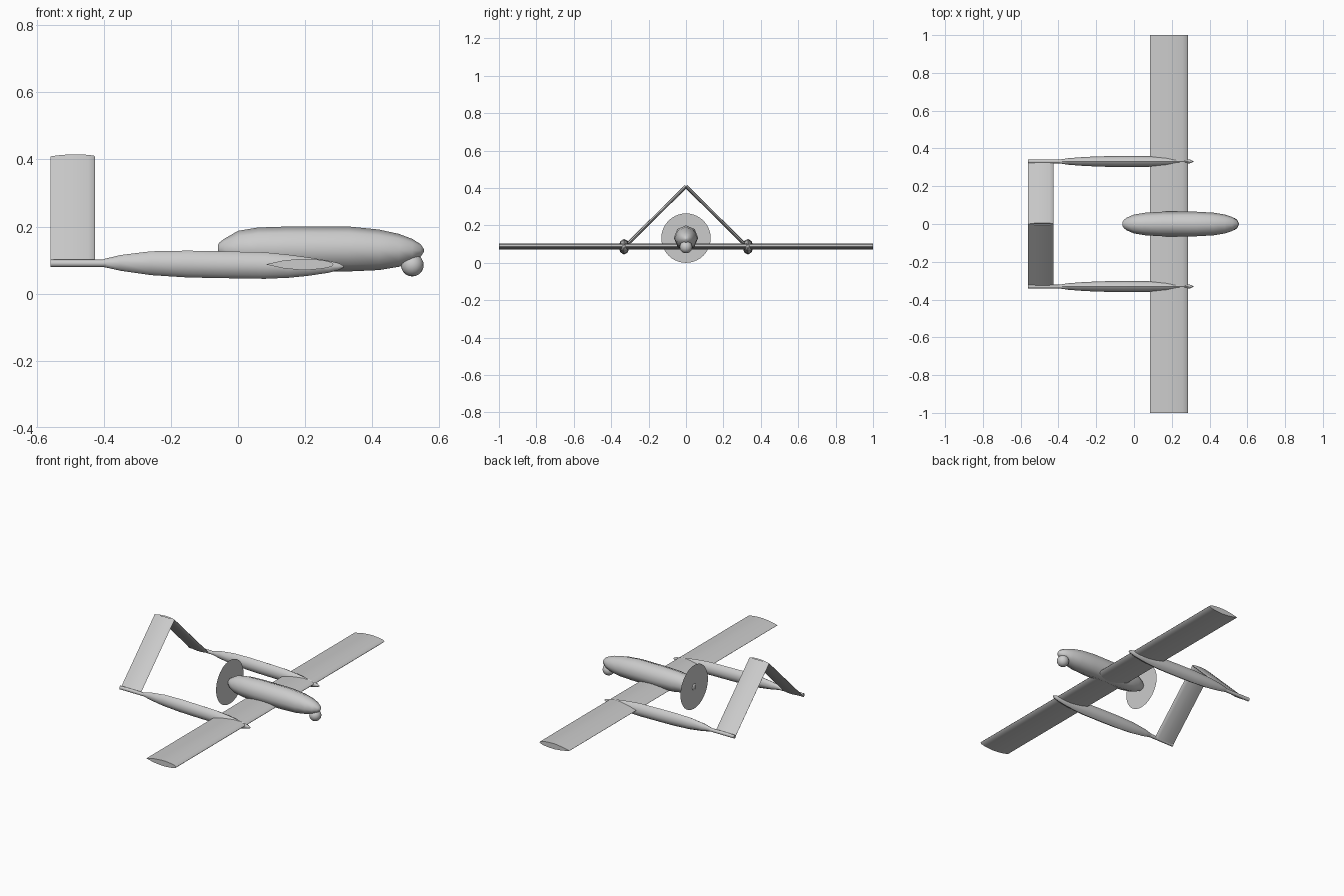
import bpy, math
from mathutils import Vector

if "Cube" in bpy.data.objects:
    bpy.data.objects.remove(bpy.data.objects["Cube"])


def make(name, verts, faces, smooth=True):
    me = bpy.data.meshes.new(name)
    me.from_pydata(verts, [], faces)
    me.validate()
    ob = bpy.data.objects.new(name, me)
    bpy.context.collection.objects.link(ob)
    if smooth:
        bpy.context.view_layer.objects.active = ob
        ob.select_set(True)
        bpy.ops.object.shade_smooth_by_angle(angle=math.radians(50))
        ob.select_set(False)
    return ob


def bridge(rings):
    """Vertices and faces for closed rings joined in order, with end caps."""
    n = len(rings[0])
    verts = [v for r in rings for v in r]
    faces = []
    for i in range(len(rings) - 1):
        for j in range(n):
            k = (j + 1) % n
            faces.append((i*n + j, i*n + k, (i+1)*n + k, (i+1)*n + j))
    faces.append(tuple(reversed(range(n))))
    faces.append(tuple(range((len(rings) - 1)*n, len(rings)*n)))
    return verts, faces


def body(name, stations, y=0, sides=8):
    """Stations along x: (x, half width, bottom z, top z)."""
    rings = []
    for x, w, lo, hi in stations:
        rings.append([(x, y + w*math.cos(2*math.pi*i/sides),
                       (lo + hi)/2 + (hi - lo)/2*math.sin(2*math.pi*i/sides))
                      for i in range(sides)])
    return make(name, *bridge(rings))


def panel(name, a, b, x0, x1, thick, up):
    """Lens-section panel swept from a to b (y, z points)."""
    prof = [(1, 0), (.97, .4), (.85, .75), (.65, .98), (.5, 1), (.25, .7), (0, .04)]
    prof += [(u, -t) for u, t in reversed(prof[1:])]
    up = Vector(up).normalized()
    rings = [[(x0 + (x1 - x0)*u, p[0] + up.x*t*thick/2, p[1] + up.y*t*thick/2)
              for u, t in prof] for p in (a, b)]
    return make(name, *bridge(rings))


# central fuselage pod
body("fuselage", [(-.06, .012, .12, .145), (-.055, .02, .112, .153),
                  (-.04, .033, .1, .164), (0, .05, .08, .187),
                  (.06, .06, .07, .197), (.15, .065, .066, .2),
                  (.33, .065, .066, .2), (.42, .06, .07, .191),
                  (.48, .05, .08, .178), (.52, .037, .094, .163),
                  (.545, .02, .11, .147), (.555, .004, .125, .132)])

# camera ball under the nose
bpy.ops.mesh.primitive_uv_sphere_add(segments=16, ring_count=10, radius=.034,
                                     location=(.52, 0, .085))
bpy.context.object.name = "camera_ball"
bpy.ops.object.shade_smooth()
bpy.context.object.select_set(False)

# pusher propeller disc
c = [(-.055, .132*math.cos(math.tau*i/40), .132 + .132*math.sin(math.tau*i/40))
     for i in range(40)]
make("propeller_disc", c, [tuple(range(40))], smooth=False)

# straight main wing
panel("wing", (-1, .087), (1, .087), .085, .285, .033, (0, 1))

# twin booms, tail stubs and inverted V tail
boom = [(-.415, .004, .086, .094), (-.4, .009, .079, .103), (-.35, .017, .068, .115),
        (-.26, .024, .055, .126), (-.15, .028, .048, .128), (-.05, .029, .046, .126),
        (.08, .028, .044, .123), (.15, .025, .047, .116), (.21, .021, .053, .108),
        (.27, .014, .062, .098), (.3, .009, .07, .091), (.315, .002, .077, .083)]
for s, side in ((1, "left"), (-1, "right")):
    y = .331*s
    body(side + "_boom", boom, y)
    body(side + "_tail_stub", [(-.56, .01, .079, .101), (-.39, .01, .079, .101)], y)
    panel(side + "_tail", (.325*s, .088), (0, .409), -.56, -.427, .018, (s, 1))
